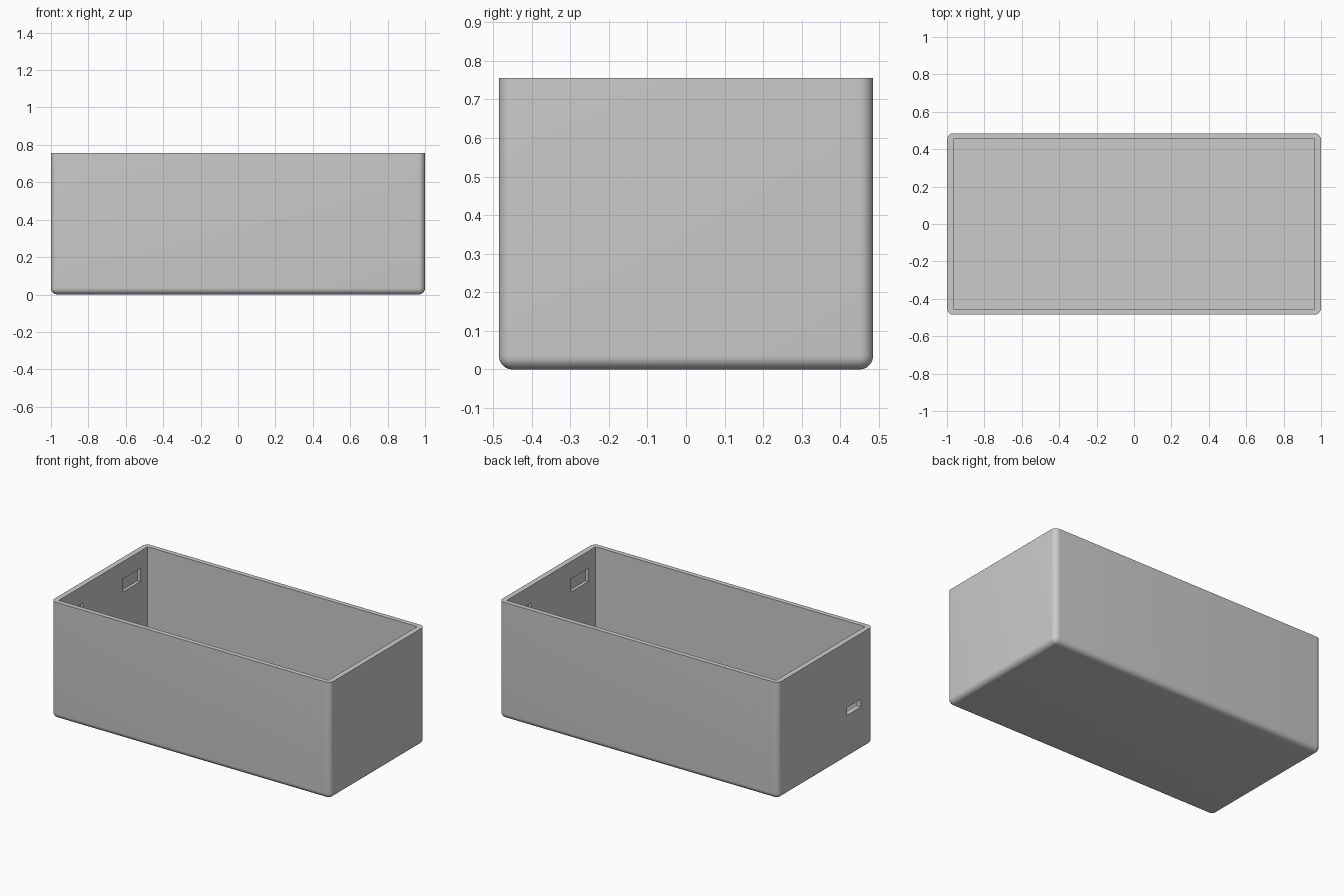
import bpy
import bmesh
import math
from mathutils import Vector

LENGTH, WIDTH, HEIGHT = 2.0, 0.97, 0.756
WALL, RADIUS = 0.035, 0.035

start = bpy.data.objects.get("Cube")
if start:
    bpy.data.objects.remove(start, do_unlink=True)

grey = bpy.data.materials.new("light grey plastic")
grey.use_nodes = True
colour = (0.6, 0.6, 0.6, 1)
grey.diffuse_color = colour
grey.node_tree.nodes["Principled BSDF"].inputs["Base Color"].default_value = colour


def make_box(name, low, high, round_edges=None):
    """Box between two corners; edges accepted by round_edges are rounded."""
    low, high = Vector(low), Vector(high)
    bm = bmesh.new()
    bmesh.ops.create_cube(bm, size=1)
    for v in bm.verts:
        v.co = (low + high) / 2 + v.co * (high - low)
    if round_edges:
        edges = [e for e in bm.edges if round_edges(e)]
        bmesh.ops.bevel(bm, geom=edges, offset=RADIUS, segments=8,
                        profile=0.5, affect='EDGES')
    mesh = bpy.data.meshes.new(name)
    bm.to_mesh(mesh)
    bm.free()
    mesh.materials.append(grey)
    obj = bpy.data.objects.new(name, mesh)
    bpy.context.collection.objects.link(obj)
    return obj


def cut(target, cutter):
    cutter.hide_render = True
    mod = target.modifiers.new(cutter.name, 'BOOLEAN')
    mod.operation = 'DIFFERENCE'
    mod.solver = 'EXACT'
    mod.object = cutter
    bpy.context.view_layer.objects.active = target
    bpy.ops.object.modifier_apply(modifier=mod.name)
    bpy.data.objects.remove(cutter, do_unlink=True)


# Outer shell: rounded upright corners and base, flat square rim
hx, hy = LENGTH / 2, WIDTH / 2
box = make_box("open_box", (-hx, -hy, 0), (hx, hy, HEIGHT),
               lambda e: min(v.co.z for v in e.verts) < 0.01)

# Square-cornered cavity
ix, iy = hx - WALL, hy - WALL + 0.004
cut(box, make_box("cavity", (-ix, -iy, WALL), (ix, iy, HEIGHT + 0.1)))

# Lid-clip recesses, two inside each end wall
for side in (-1, 1):
    for end in (-1, 1):
        xs = sorted((side * (ix - 0.05), side * (ix + 0.02)))
        ys = sorted((end * 0.2, end * 0.38))
        cut(box, make_box("clip_recess", (xs[0], ys[0], 0.56), (xs[1], ys[1], 0.645)))

# Cable port through the right end wall
cut(box, make_box("cable_port", (-hx - 0.05, -0.36, 0.28), (-ix + 0.05, -0.22, 0.33)))

# Smooth the rounded edges, keep the rim and cut-outs crisp
bpy.ops.object.select_all(action='DESELECT')
box.select_set(True)
bpy.context.view_layer.objects.active = box
bpy.ops.object.shade_smooth_by_angle(angle=math.radians(30))
